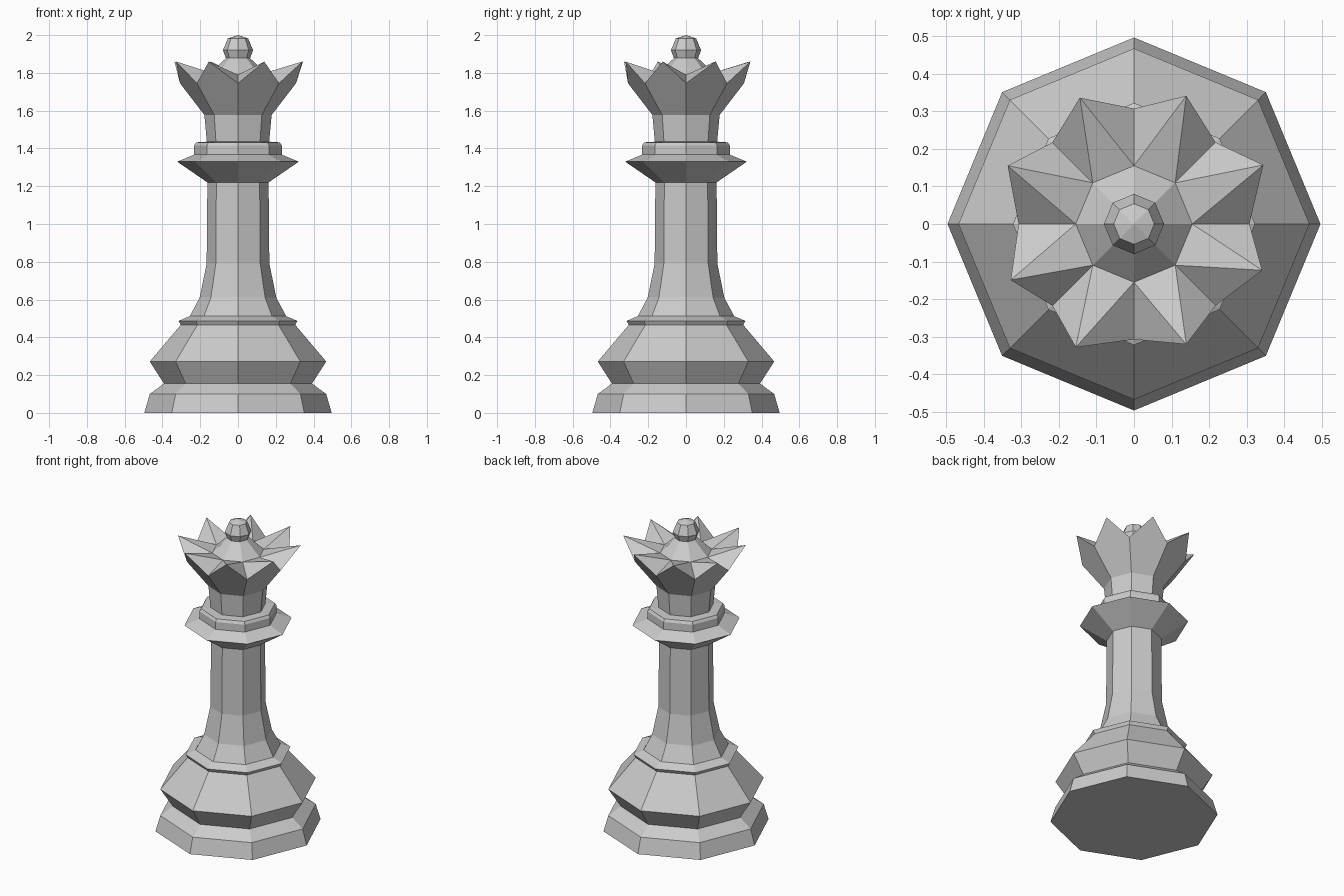
import bpy, bmesh
from math import sin, cos, pi
from mathutils import Vector

if "Cube" in bpy.data.objects:
    bpy.data.objects.remove(bpy.data.objects["Cube"])

N = 8


def ring(bm, r, z):
    return [bm.verts.new((r * cos(2 * pi * k / N), r * sin(2 * pi * k / N), z)) for k in range(N)]


def bridge(bm, a, b):
    for k in range(N):
        j = (k + 1) % N
        bm.faces.new((a[k], a[j], b[j], b[k]))


def finish(bm, name):
    bm.normal_update()
    me = bpy.data.meshes.new(name)
    bm.to_mesh(me)
    bm.free()
    ob = bpy.data.objects.new(name, me)
    bpy.context.collection.objects.link(ob)
    return ob


def lathe(name, profile, apex):
    """Eight-sided turned part, flat underside, pointed or flat top."""
    bm = bmesh.new()
    rings = [ring(bm, r, z) for r, z in profile]
    for a, b in zip(rings, rings[1:]):
        bridge(bm, a, b)
    bm.faces.new(rings[0][::-1])
    if apex is None:
        bm.faces.new(rings[-1])
    else:
        tip = bm.verts.new((0, 0, apex))
        for k in range(N):
            bm.faces.new((rings[-1][k], rings[-1][(k + 1) % N], tip))
    return finish(bm, name)


# Stepped foot
lathe("base", [(0.496, 0), (0.467, 0.10), (0.392, 0.155), (0.467, 0.272),
               (0.303, 0.466), (0.315, 0.487), (0.255, 0.512)], None)

# Flared column
lathe("column", [(0.255, 0.512), (0.203, 0.61), (0.166, 0.79), (0.162, 1.22)], None)

# Collar under the neck
lathe("collar", [(0.162, 1.22), (0.322, 1.33), (0.232, 1.367),
                 (0.232, 1.415), (0.222, 1.432), (0.165, 1.436)], None)

# Neck
lathe("neck", [(0.165, 1.436), (0.178, 1.577)], None)

# Crown: pointed tips between the eight valleys
tips = [(0.344, 0.157), (0.139, 0.341), (-0.144, 0.336), (-0.336, 0.155),
        (-0.328, -0.149), (-0.155, -0.328), (0.139, -0.320), (0.341, -0.123)]
bm = bmesh.new()
low = ring(bm, 0.178, 1.577)
valley = ring(bm, 0.307, 1.745)
inner = ring(bm, 0.155, 1.79)
dome = ring(bm, 0.062, 1.88)
bm.faces.new(low[::-1])
for k, (x, y) in enumerate(tips):
    j = (k + 1) % N
    tip = bm.verts.new((x, y, 1.86))
    bm.faces.new((low[k], low[j], valley[j], tip, valley[k]))
    bm.faces.new((tip, inner[k], valley[k]))
    bm.faces.new((tip, valley[j], inner[j]))
    bm.faces.new((tip, inner[j], inner[k]))
bridge(bm, inner, dome)
bm.faces.new(dome)
finish(bm, "crown")

# Finial bead
lathe("finial", [(0.065, 1.88), (0.08, 1.92), (0.054, 1.982)], 2.0)
